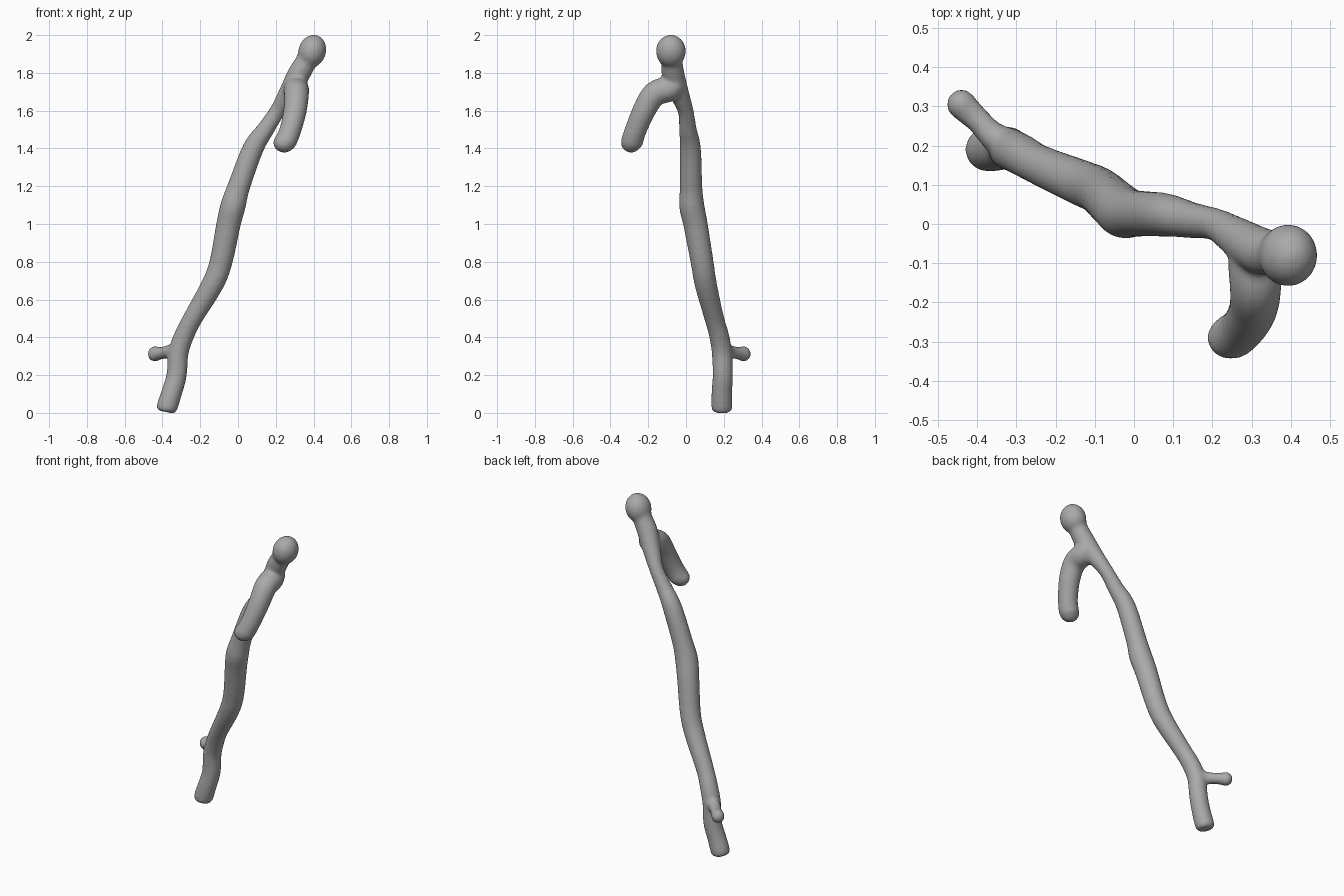
import bpy, bmesh, math
from mathutils import Vector

cube = bpy.data.objects.get("Cube")
if cube:
    bpy.data.objects.remove(cube, do_unlink=True)

SIDES = 20
STEPS = 6


def catmull(p0, p1, p2, p3, t):
    return 0.5 * (2 * p1 + (p2 - p0) * t + (2 * p0 - 5 * p1 + 4 * p2 - p3) * t * t
                  + (3 * p1 - p0 - 3 * p2 + p3) * t ** 3)


def limb(bm, knots):
    """Round tube through (x, y, z, radius) knots, with softened ends."""
    k = [Vector(p) for p in knots]
    k = [2 * k[0] - k[1]] + k + [2 * k[-1] - k[-2]]
    path = [catmull(*k[i:i + 4], s / STEPS) for i in range(len(k) - 3) for s in range(STEPS)]
    path.append(k[-2])
    pts = [p.to_3d() for p in path]
    rad = [p[3] for p in path]
    rings = []
    for i, p in enumerate(pts):
        axis = (pts[min(i + 1, len(pts) - 1)] - pts[max(i - 1, 0)]).normalized()
        u = axis.cross(Vector((0.6, 0.8, 0.1))).normalized()
        v = axis.cross(u)
        rings.append([bm.verts.new(p + rad[i] * (u * math.cos(a) + v * math.sin(a)))
                      for a in (math.tau * j / SIDES for j in range(SIDES))])
    for a, b in zip(rings, rings[1:]):
        for j in range(SIDES):
            n = (j + 1) % SIDES
            bm.faces.new((a[j], a[n], b[n], b[j]))
    bm.faces.new(rings[0][::-1])
    bm.faces.new(rings[-1])


def knob(bm, center, size, tilt=0):
    """Rounded lump at a branch end."""
    made = bmesh.ops.create_icosphere(bm, subdivisions=3, radius=1)["verts"]
    c, s = math.cos(tilt), math.sin(tilt)
    for v in made:
        x, y, z = (v.co[i] * size[i] for i in range(3))
        v.co = Vector(center) + Vector((c * x + s * z, y, c * z - s * x))


bm = bmesh.new()

# Main stem, from foot to neck
limb(bm, [
    (-0.382, 0.19, 0.005, 0.045), (-0.376, 0.19, 0.03, 0.056), (-0.35, 0.19, 0.11, 0.055),
    (-0.325, 0.195, 0.2, 0.054), (-0.315, 0.19, 0.32, 0.054), (-0.285, 0.175, 0.41, 0.053),
    (-0.24, 0.15, 0.5, 0.052), (-0.135, 0.105, 0.68, 0.059), (-0.09, 0.085, 0.8, 0.061),
    (-0.05, 0.05, 1.0, 0.065), (-0.025, 0.03, 1.1, 0.067), (0.005, 0.027, 1.2, 0.06),
    (0.08, 0.023, 1.4, 0.056), (0.145, 0.01, 1.5, 0.047), (0.21, -0.002, 1.6, 0.042),
    (0.265, -0.035, 1.69, 0.052), (0.32, -0.067, 1.79, 0.06), (0.36, -0.075, 1.86, 0.057),
    (0.385, -0.08, 1.92, 0.06)])

# Rounded top
knob(bm, (0.393, -0.08, 1.915), (0.074, 0.08, 0.089), 0.3)

# Drooping branch
limb(bm, [
    (0.315, -0.04, 1.75, 0.05), (0.308, -0.09, 1.715, 0.068), (0.31, -0.165, 1.69, 0.066),
    (0.303, -0.22, 1.605, 0.062), (0.278, -0.265, 1.5, 0.058), (0.25, -0.288, 1.43, 0.059)])
knob(bm, (0.245, -0.29, 1.43), (0.059, 0.055, 0.053))

# Side twig
limb(bm, [
    (-0.315, 0.195, 0.325, 0.05), (-0.36, 0.225, 0.325, 0.037), (-0.395, 0.262, 0.318, 0.033),
    (-0.43, 0.295, 0.314, 0.037)])
knob(bm, (-0.44, 0.305, 0.312), (0.039, 0.039, 0.042))

bmesh.ops.recalc_face_normals(bm, faces=bm.faces)
mesh = bpy.data.meshes.new("forked_branch")
bm.to_mesh(mesh)
bm.free()
branch = bpy.data.objects.new("forked_branch", mesh)
bpy.context.collection.objects.link(branch)

# Fuse the limbs into one skin with soft crotches
remesh = branch.modifiers.new("fuse", "REMESH")
remesh.mode = "VOXEL"
remesh.voxel_size = 0.01
remesh.use_smooth_shade = True
soften = branch.modifiers.new("soften", "SMOOTH")
soften.factor = 0.5
soften.iterations = 8

# Plain grey
grey = bpy.data.materials.new("plain_grey")
grey.use_nodes = True
colour = (0.4, 0.4, 0.4, 1)
grey.diffuse_color = colour
grey.node_tree.nodes["Principled BSDF"].inputs["Base Color"].default_value = colour
mesh.materials.append(grey)
for face in mesh.polygons:
    face.use_smooth = True
